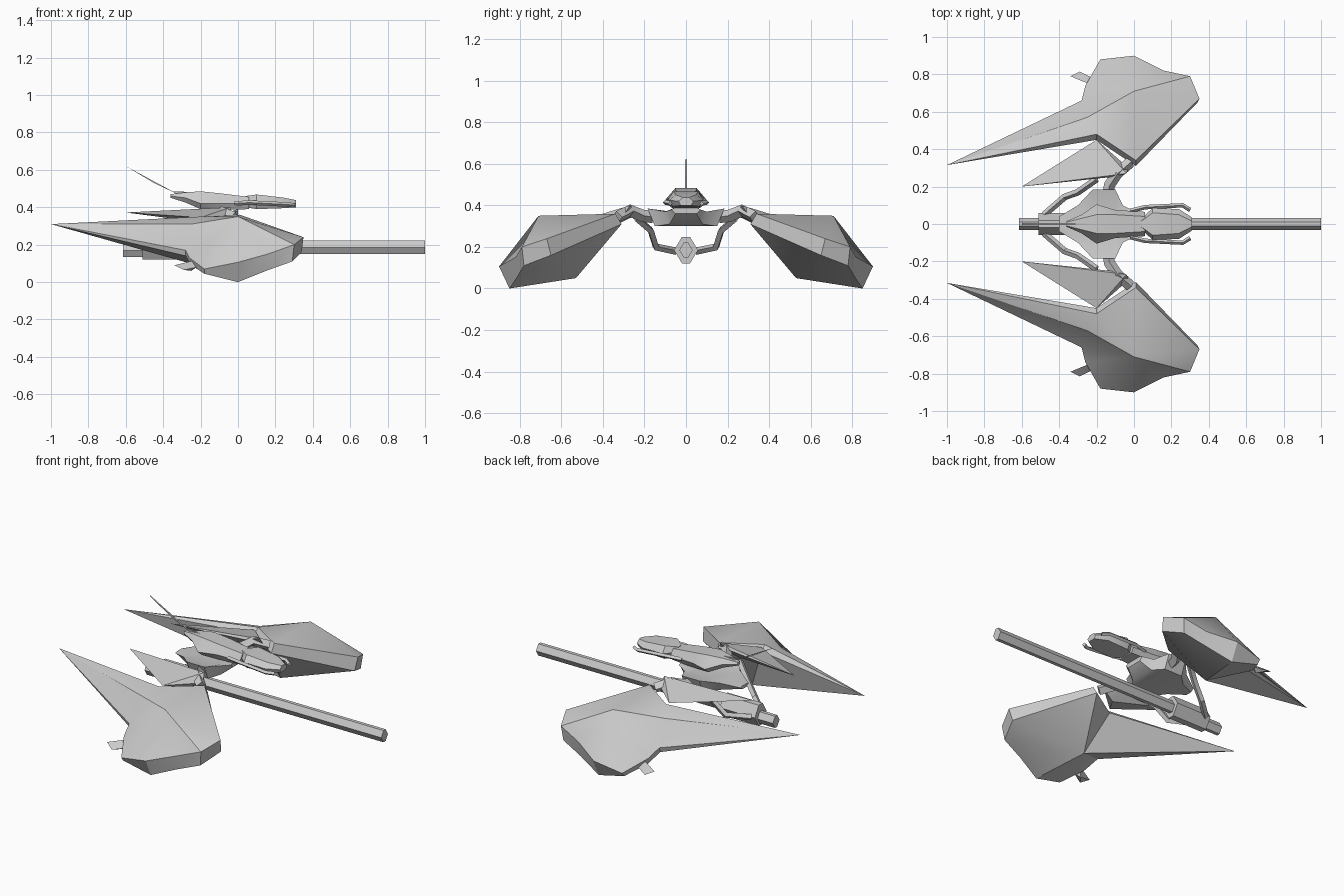
import bpy, bmesh, math

cube = bpy.data.objects.get("Cube")
if cube:
    bpy.data.objects.remove(cube, do_unlink=True)

GREY = (0.6, 0.6, 0.6, 1.0)
paint = bpy.data.materials.new("light grey")
paint.use_nodes = True
paint.diffuse_color = GREY
paint.node_tree.nodes["Principled BSDF"].inputs["Base Color"].default_value = GREY


def finish(obj, mirror):
    """Paint, mirror across the centre plane and smooth one part."""
    obj.data.materials.clear()
    obj.data.materials.append(paint)
    if mirror:
        modifier = obj.modifiers.new("Mirror", 'MIRROR')
        modifier.use_axis = (False, True, False)
        modifier.use_clip = False
        modifier.use_mirror_merge = False
    bpy.ops.object.select_all(action='DESELECT')
    obj.select_set(True)
    bpy.context.view_layer.objects.active = obj
    bpy.ops.object.shade_smooth_by_angle(angle=math.radians(28))
    return obj


def from_bmesh(name, bm, mirror=False):
    bmesh.ops.recalc_face_normals(bm, faces=bm.faces)
    mesh = bpy.data.meshes.new(name)
    bm.to_mesh(mesh)
    bm.free()
    obj = bpy.data.objects.new(name, mesh)
    bpy.context.collection.objects.link(obj)
    return finish(obj, mirror)


def hull(name, sections):
    """Loft six-sided sections: x, then width and height of top, side, bottom."""
    bm = bmesh.new()
    rings = []
    for x, wt, zt, ws, zs, wb, zb in sections:
        loop = [(wt, zt), (ws, zs), (wb, zb), (-wb, zb), (-ws, zs), (-wt, zt)]
        rings.append([bm.verts.new((x, y, z)) for y, z in loop])
    for a, b in zip(rings, rings[1:]):
        for i in range(len(a)):
            j = (i + 1) % len(a)
            bm.faces.new((a[i], a[j], b[j], b[i]))
    bm.faces.new(rings[0])
    bm.faces.new(rings[-1])
    return from_bmesh(name, bm)


def wedge(name, points, mirror=True):
    """Closed faceted solid around a few corner points."""
    bm = bmesh.new()
    for p in points:
        bm.verts.new(p)
    bmesh.ops.convex_hull(bm, input=bm.verts)
    return from_bmesh(name, bm, mirror)


def plate(name, outline, thickness):
    """Upright side profile extruded across the centre plane."""
    bm = bmesh.new()
    face = bm.faces.new([bm.verts.new((x, -thickness / 2, z)) for x, z in outline])
    moved = bmesh.ops.extrude_face_region(bm, geom=[face])["geom"]
    verts = [g for g in moved if isinstance(g, bmesh.types.BMVert)]
    bmesh.ops.translate(bm, verts=verts, vec=(0, thickness, 0))
    return from_bmesh(name, bm)


def beam(name, path, radius):
    """Square bar following a bent path, mirrored."""
    curve = bpy.data.curves.new(name, 'CURVE')
    curve.dimensions = '3D'
    curve.bevel_depth = radius
    curve.bevel_resolution = 0
    curve.use_fill_caps = True
    spline = curve.splines.new('POLY')
    spline.points.add(len(path) - 1)
    for point, co in zip(spline.points, path):
        point.co = (*co, 1)
    obj = bpy.data.objects.new(name, curve)
    bpy.context.collection.objects.link(obj)
    bpy.ops.object.select_all(action='DESELECT')
    obj.select_set(True)
    bpy.context.view_layer.objects.active = obj
    bpy.ops.object.convert(target='MESH')
    return finish(bpy.context.object, True)


# Large outer wings: upper rim, lower rim, a crest above and a keel below
upper = [(-.2, .48, .35), (.01, .34, .36), (.35, .67, .24), (.3, .79, .2), (.16, .82, .15),
         (0, .9, .106), (-.18, .88, .07), (-.26, .74, .13), (-.28, .66, .17)]
lower = [(-.2, .45, .32), (.01, .31, .31), (.34, .65, .16), (.29, .78, .11), (.15, .81, .06),
         (0, .85, 0), (-.18, .86, .045), (-.25, .73, .09), (-.28, .65, .14)]
bm = bmesh.new()
up = [bm.verts.new(p) for p in upper]
low = [bm.verts.new(p) for p in lower]
tip, crest, shoulder, keel = [bm.verts.new(p) for p in (
    (-1, .315, .31), (0, .71, .35), (-.25, .57, .31), (-.08, .53, .05))]
for i in range(len(up) - 1):
    bm.faces.new((up[i], up[i + 1], low[i + 1], low[i]))
    bm.faces.new((up[i], crest, up[i + 1]))
    bm.faces.new((low[i], low[i + 1], keel))
for tri in ((up[0], shoulder, crest), (up[-1], crest, shoulder), (tip, shoulder, up[0]),
            (tip, up[-1], shoulder), (tip, up[0], low[0]), (tip, low[-1], up[-1]),
            (tip, low[0], keel), (tip, keel, low[-1])):
    bm.faces.new(tri)
from_bmesh("outer_wings", bm, True)

# Small winglets on the outer edges
wedge("winglets", [(-.34, .79, .09), (-.29, .815, .065), (-.22, .78, .08), (-.22, .74, .12),
                   (-.25, .76, .06)])

# Inner fins and the arms that carry them
wedge("inner_fins", [(-.6, .2, .372), (-.2, .45, .345), (-.03, .3, .35), (-.04, .27, .4),
                     (-.13, .25, .38), (-.12, .33, .31)])
beam("wing_arms", [(-.14, .16, .345), (-.13, .21, .35), (-.09, .27, .375), (-.02, .33, .345)], .03)

# Wide lower body
hull("lower_body", [
    (-.4, .02, .34, .04, .335, .02, .32),
    (-.3, .07, .36, .1, .36, .07, .31),
    (-.22, .09, .365, .185, .385, .15, .3),
    (-.1, .09, .365, .185, .385, .15, .3),
    (-.06, .07, .37, .1, .37, .08, .31),
    (.0, .05, .39, .07, .38, .05, .36)])

# Upper body with its canopy
hull("upper_body", [
    (-.36, .01, .47, .015, .46, .01, .45),
    (-.28, .03, .48, .05, .45, .03, .425),
    (-.2, .05, .485, .105, .42, .07, .39),
    (-.1, .05, .475, .075, .42, .06, .385),
    (.06, .04, .455, .065, .42, .05, .39)])
hull("canopy", [
    (.04, .015, .46, .03, .43, .02, .4),
    (.1, .06, .468, .085, .43, .065, .39),
    (.24, .05, .452, .08, .425, .065, .395),
    (.31, .015, .438, .035, .42, .025, .4)])
beam("canopy_prongs", [(-.02, .07, .42), (.06, .09, .425), (.26, .1, .415), (.3, .075, .41)], .012)

# Swept tail fin
plate("tail_fin", [(-.6, .62), (-.35, .485), (-.2, .48), (-.26, .44), (-.45, .53)], .009)

# Gun: barrel, breech and rear cap share one bevelled diamond section
for part, start, end, r in (("gun_barrel", -.3, 1, .036), ("gun_breech", -.51, -.27, .064),
                            ("gun_cap", -.615, -.5, .036)):
    centre = .185 if part != "gun_cap" else .17
    hull(part, [(x, r * .3, centre + r, r * .9, centre, r * .3, centre - r) for x in (start, end)])

# Struts holding the gun
beam("gun_struts", [(-.2, .24, .34), (-.3, .17, .28), (-.37, .145, .2), (-.48, .05, .18)], .018)
